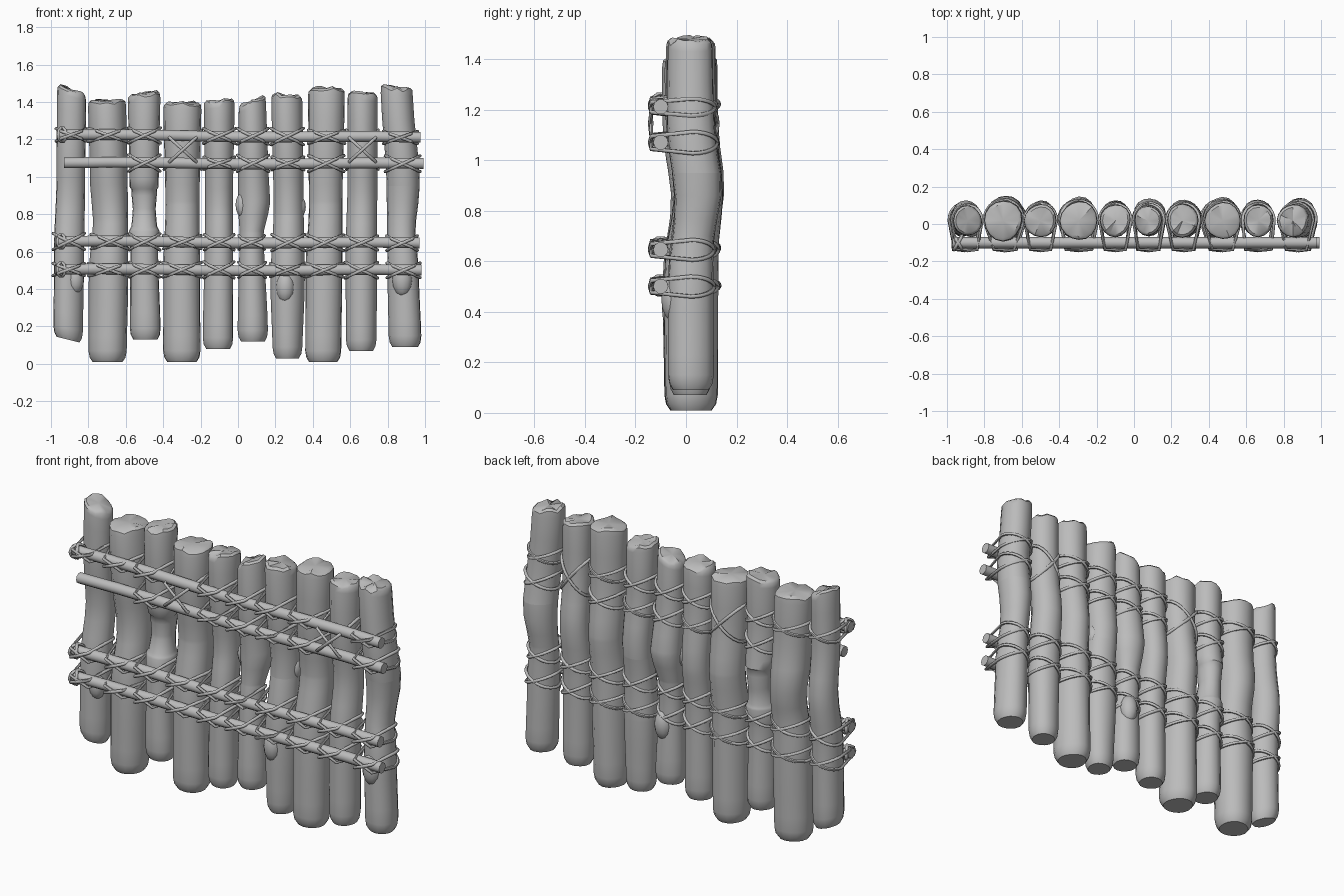
import bpy, bmesh, math, random
from mathutils import Vector

random.seed(4)
cube = bpy.data.objects.get("Cube")
if cube:
    bpy.data.objects.remove(cube)

wood = bpy.data.materials.new("weathered grey")
wood.use_nodes = True
GREY = (0.5, 0.5, 0.5, 1)
wood.diffuse_color = GREY
wood.node_tree.nodes["Principled BSDF"].inputs["Base Color"].default_value = GREY

SIDES = 16
FRONT = -0.137   # depth where the ropes cross over the rails


def smooth(obj, angle=40):
    bpy.ops.object.select_all(action='DESELECT')
    obj.select_set(True)
    bpy.context.view_layer.objects.active = obj
    bpy.ops.object.shade_smooth_by_angle(angle=math.radians(angle))


def finish(bm, name, angle=40):
    bmesh.ops.recalc_face_normals(bm, faces=bm.faces)
    mesh = bpy.data.meshes.new(name)
    bm.to_mesh(mesh)
    bm.free()
    mesh.materials.append(wood)
    obj = bpy.data.objects.new(name, mesh)
    bpy.context.collection.objects.link(obj)
    smooth(obj, angle)
    return obj


def loft(bm, rings):
    rows = [[bm.verts.new(p) for p in ring] for ring in rings]
    for a, b in zip(rows, rows[1:]):
        for i in range(len(a)):
            j = (i + 1) % len(a)
            bm.faces.new((a[i], a[j], b[j], b[i]))
    for row, ring in ((rows[0], rings[0]), (rows[-1], rings[-1])):
        hub = bm.verts.new(sum(ring, Vector()) / len(ring))
        for i in range(len(row)):
            bm.faces.new((row[i], row[(i + 1) % len(row)], hub))


def at(keys, z):
    """Centre x, centre y and radius of a log at height z."""
    z = min(max(z, keys[0][0]), keys[-1][0])
    for a, b in zip(keys, keys[1:]):
        if z <= b[0]:
            t = (z - a[0]) / (b[0] - a[0])
            t = t * t * (3 - 2 * t)
            x, r = (a[i] + (b[i] - a[i]) * t for i in (1, 2))
            break
    bow = 0.03 * math.exp(-((z - 0.87) / 0.17) ** 2)
    return x, 0.018 + bow, r


def log(name, keys, top_tilt=0, foot_tilt=0):
    low, high = keys[0][0], keys[-1][0]
    heights = {k[0] for k in keys} | {low + 0.025, low + 0.06, high - 0.012, high - 0.04}
    step = low + 0.14
    while step < high - 0.1:
        heights.add(step)
        step += 0.09
    phase = random.uniform(0, 6)
    chips = [random.uniform(-0.012, 0.008) for _ in range(SIDES)]
    rings = []
    for z in sorted(heights):
        x, y, r = at(keys, z)
        shrink = 1
        if z < low + 0.06:
            shrink = 0.78 if z == low else 0.94
        elif z > high - 0.03:
            shrink = 0.82 if z == high else 0.97
        up = max(0, (z - high + 0.3) / 0.3)
        down = max(0, (low + 0.2 - z) / 0.2)
        ring = []
        for i in range(SIDES):
            a = math.tau * i / SIDES
            wave = 1 + 0.025 * math.sin(3 * a + phase + z) + 0.02 * math.sin(2 * a - phase + 3 * z)
            dx = math.cos(a) * r * shrink * wave
            dy = math.sin(a) * r * shrink * wave * 1.05
            dz = dx / r * (top_tilt * up + foot_tilt * down)
            if z > high - 0.03:
                dz += chips[i]
            ring.append(Vector((x + dx, y + dy, z + dz)))
        rings.append(ring)
    bm = bmesh.new()
    loft(bm, rings)
    finish(bm, name)
    return keys


# Upright logs: height, centre x, radius
logs = [
    log("log_1", [(.13, -.91, .08), (.6, -.905, .08), (1, -.895, .075), (1.47, -.89, .077)], -.03, -.02),
    log("log_2", [(.01, -.695, .1), (.5, -.69, .105), (.75, -.68, .095), (1, -.69, .103), (1.41, -.7, .103)]),
    log("log_3", [(.13, -.495, .083), (.6, -.5, .076), (.71, -.5, .083), (.735, -.5, .07), (.83, -.5, .062),
                  (.935, -.5, .07), (.945, -.5, .078), (1.1, -.5, .08), (1.45, -.5, .086)], .01),
    log("log_4", [(.01, -.3, .1), (.5, -.3, .1), (.85, -.295, .092), (1.4, -.295, .1)]),
    log("log_5", [(.08, -.105, .08), (.8, -.1, .075), (1.41, -.1, .083)], .01),
    log("log_6", [(.12, .08, .08), (.7, .073, .064), (.86, .085, .086), (1.1, .08, .08), (1.41, .075, .074)], .03),
    log("log_7", [(.03, .265, .078), (.45, .265, .09), (.8, .27, .08), (1.44, .26, .085)], -.01),
    log("log_8", [(.01, .455, .097), (.5, .46, .1), (.85, .47, .09), (1.48, .475, .096)]),
    log("log_9", [(.07, .66, .08), (.6, .66, .083), (1, .665, .08), (1.45, .665, .082)], -.01),
    log("log_10", [(.09, .895, .087), (.5, .885, .085), (.7, .875, .077), (.95, .885, .09), (1.48, .85, .085)], -.01),
]


# Worn branch stubs swelling out of the logs
def stub(name, index, z, side, size):
    x, y, r = at(logs[index], z)
    bm = bmesh.new()
    bmesh.ops.create_uvsphere(bm, u_segments=12, v_segments=8, radius=size)
    a = math.radians(side)
    for v in bm.verts:
        v.co.z *= 1.7
        v.co += Vector((x + math.cos(a) * r * 0.72, y + math.sin(a) * r * 0.72, z))
    finish(bm, name)


for n, (index, z, side, size) in enumerate([
        (0, .45, -50, .045), (6, .41, -100, .05), (9, .45, -95, .055),
        (6, .84, 0, .035), (5, .45, 70, .05), (5, .85, 200, .04)]):
    stub(f"branch_stub_{n + 1}", index, z, side, size)


# Horizontal rails across the front
def rail(name, x0, x1, z0, z1, r=0.03):
    rings = []
    for i in range(9):
        t = i / 8
        c = Vector((x0 + (x1 - x0) * t, -0.1, z0 + (z1 - z0) * t + 0.004 * math.sin(9 * t)))
        rings.append([c + Vector((0, math.cos(a) * r, math.sin(a) * r))
                      for a in (math.tau * k / 10 for k in range(10))])
    bm = bmesh.new()
    loft(bm, rings)
    finish(bm, name)


rails = [(-.97, .975, 1.225, 1.21), (-.93, .992, 1.075, 1.07),
         (-.975, .97, .655, .645), (-.975, .98, .505, .5)]
for n, spec in enumerate(rails):
    rail(f"rail_{n + 1}", *spec)


# Rope lashings: closed loops round a log and over the rail
def rope(name, loops):
    curve = bpy.data.curves.new(name, 'CURVE')
    curve.dimensions = '3D'
    curve.bevel_depth = 0.0085
    curve.bevel_resolution = 1
    for points in loops:
        spline = curve.splines.new('POLY')
        spline.points.add(len(points) - 1)
        for p, co in zip(spline.points, points):
            p.co = (*co, 1)
        spline.use_cyclic_u = True
    obj = bpy.data.objects.new(name, curve)
    bpy.context.collection.objects.link(obj)
    curve.materials.append(wood)
    bpy.ops.object.select_all(action='DESELECT')
    obj.select_set(True)
    bpy.context.view_layer.objects.active = obj
    bpy.ops.object.convert(target='MESH')
    smooth(bpy.context.object, 60)


def loop(keys, z, rise, half):
    x, y, r = at(keys, z)
    wide = r + 0.004
    points = []
    for i in range(13):
        a = math.pi * i / 12
        c = math.cos(a)
        points.append((x + wide * c, y + wide * 1.05 * math.sin(a), z + rise * c))
    for s in (-1, 0, 1):
        points.append((x + s * half, FRONT - 0.006 * (rise > 0) * (s == 0), z + rise * s * 0.6))
    return points


for n, (x0, x1, z0, z1) in enumerate(rails):
    for k, keys in enumerate(logs):
        if n < 2 and k in (3, 8) or n == 1 and k < 2:
            continue
        x = keys[0][1]
        z = z0 + (z1 - z0) * (x - x0) / (x1 - x0)
        rise = random.uniform(0.033, 0.045)
        rope(f"lashing_{n + 1}_{k + 1}", [loop(keys, z, rise, .055), loop(keys, z, -rise, .055)])

# Long crossed lashings joining the two upper rails
for k in (3, 8):
    rope(f"long_lashing_{k + 1}", [loop(logs[k], 1.145, .105, .07), loop(logs[k], 1.145, -.105, .07)])

# Rope turns at the left ends of the rails
for n, (x0, x1, z, z1) in enumerate(rails):
    if n != 1:
        rope(f"end_binding_{n + 1}", [
            [(x0 + 0.03 + s * 0.022 * math.cos(a), -0.1 + 0.038 * math.cos(a), z + 0.038 * math.sin(a))
             for a in (math.tau * i / 10 for i in range(10))] for s in (-1, 1)])
